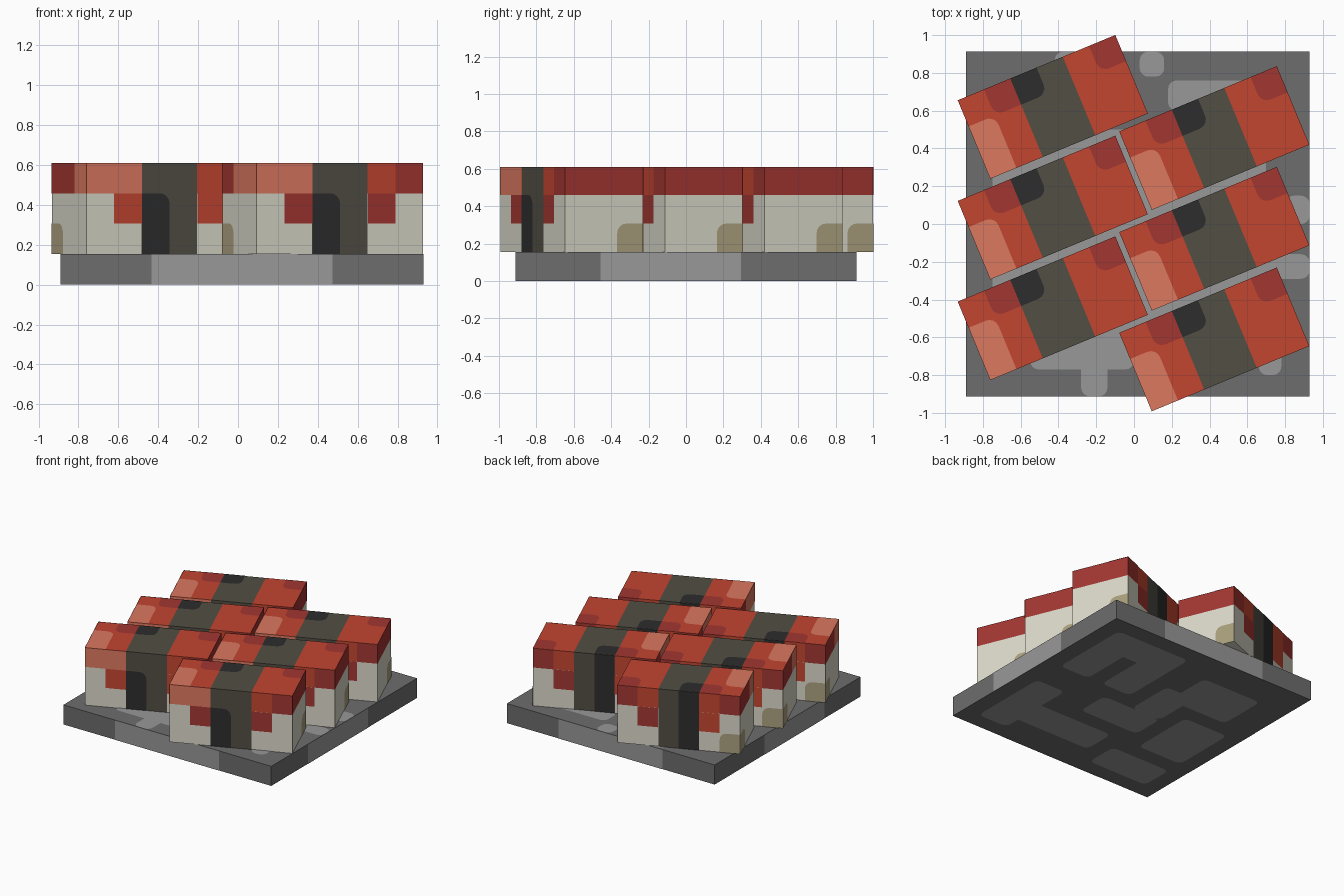
import bpy, bmesh, math
from mathutils import Vector

if "Cube" in bpy.data.objects:
    bpy.data.objects.remove(bpy.data.objects["Cube"])

# ---------- colours ----------
def srgb(h):
    c = [int(h[i:i + 2], 16) / 255 for i in (0, 2, 4)]
    return [v / 12.92 if v <= 0.04045 else ((v + 0.055) / 1.055) ** 2.4 for v in c] + [1]

COLOURS = {"rice_white": "DAD8C9", "red": "C24530", "dark_red": "A23631",
           "salmon": "DC7860", "seaweed_brown": "524E44", "seaweed_black": "2D2D2D",
           "tan": "ABA07E", "dark_grey": "6D6D6D", "light_grey": "989898"}
MATS, IDX = [], {}
for n, h in COLOURS.items():
    m = bpy.data.materials.new(n)
    m.diffuse_color = srgb(h)
    m.use_nodes = True
    m.node_tree.nodes["Principled BSDF"].inputs["Base Color"].default_value = m.diffuse_color
    IDX[n] = len(MATS)
    MATS.append(m)

# face name: (first axis, second axis, normal axis, side)
FACES = {"front": (0, 2, 1, -1), "back": (0, 2, 1, 1), "left": (1, 2, 0, -1),
         "right": (1, 2, 0, 1), "bottom": (0, 1, 2, -1), "top": (0, 1, 2, 1)}
FLIP = {"back", "left", "bottom"}


def painted_box(name, size, cells, rule, patches):
    """Box tiled in cells coloured by rule, with thin rounded patches on its faces."""
    bm = bmesh.new()

    def add(face, pts, colour, lift=0.0):
        a, b, n, side = FACES[face]
        vs = []
        for p, q in pts:
            co = Vector((0, 0, 0))
            co[a] = (p / cells[a] - 0.5) * size[a]
            co[b] = (q / cells[b] - 0.5) * size[b]
            co[n] = side * (size[n] / 2 + lift)
            vs.append(bm.verts.new(co))
        if face in FLIP:
            vs.reverse()
        bm.faces.new(vs).material_index = IDX[colour]

    for face, (a, b, n, side) in FACES.items():
        for i in range(cells[a]):
            for j in range(cells[b]):
                add(face, [(i, j), (i + 1, j), (i + 1, j + 1), (i, j + 1)], rule(face, i, j))
    bmesh.ops.remove_doubles(bm, verts=bm.verts, dist=1e-5)

    for face, colour, (a0, b0, a1, b1), rounded in patches:
        r = 0.35
        corners = [(a0, b0, 1, 1), (a1, b0, -1, 1), (a1, b1, -1, -1), (a0, b1, 1, -1)]
        pts = []
        for k, (x, y, sx, sy) in enumerate(corners):
            if str(k) in rounded:
                for s in range(5):
                    t = math.pi + k * math.pi / 2 + s * math.pi / 8
                    pts.append((x + sx * r + r * math.cos(t), y + sy * r + r * math.sin(t)))
            else:
                pts.append((x, y))
        add(face, pts, colour, 0.002)
    me = bpy.data.meshes.new(name)
    bm.to_mesh(me)
    bm.free()
    for m in MATS:
        me.materials.append(m)
    return me


def place(name, mesh, loc, angle=0):
    ob = bpy.data.objects.new(name, mesh)
    ob.location = loc
    ob.rotation_euler.z = angle
    bpy.context.collection.objects.link(ob)


# ---------- serving plate ----------
PX, PY, PW, PD, PH = 0.02, 0.0, 1.82, 1.825, 0.155
N = 14
top_marks = [(.03, .78, .16, .912), (.18, .6, .62, .76), (-.42, .75, -.25, .912),
             (.8, 0, .93, .15), (.7, -.29, .93, -.16), (-.55, -.77, 0, -.5),
             (-.28, -.912, -.14, -.7), (.66, -.8, .78, -.65), (-.75, -.55, .7, .5)]
patches = [("top", "light_grey",
            ((x0 - PX + PW / 2) / PW * N, (y0 + PD / 2) / PD * N,
             (x1 - PX + PW / 2) / PW * N, (y1 + PD / 2) / PD * N), "0123")
           for x0, y0, x1, y1 in top_marks]
# underside marks, counted from the back right corner
under = [(1, 1, 6, 3), (1, 2, 3, 6), (4, 2, 6, 6), (8, 2, 12, 5), (7, 4, 9, 7),
         (1, 8, 3, 13), (2, 10, 8, 12), (5, 7, 9, 9), (10, 6, 13, 10), (9, 11, 13, 13)]
patches += [("bottom", "light_grey", (N - a1, N - b1, N - a0, N - b0), "0123")
            for a0, b0, a1, b1 in under]
# pale middle stretch of each edge
patches += [(f, "light_grey", (3.5, 0, 10.5 if f in ("front", "back") else 9.25, 1), "")
            for f in ("front", "back", "left", "right")]
plate = painted_box("plate", (PW, PD, PH), (N, N, 1), lambda f, i, j: "dark_grey", patches)
place("plate", plate, (PX, PY, PH / 2))


# ---------- rice blocks with topping and seaweed band ----------
def block_rule(face, i, j):
    if face not in ("left", "right") and i in (2, 3):
        return "seaweed_brown"
    if face == "top":
        return "red"
    if face != "bottom" and j == 2:
        return "dark_red" if face == "right" else "red"
    return "rice_white"


def block_patches(left_column):
    tab = "red" if left_column else "dark_red"
    return [
        # top
        ("top", "salmon", (0, 0, 1, 2), "2"),
        ("top", "dark_red", (1, 2, 2, 3), "0"),
        ("top", "seaweed_black", (2, 2, 3, 3), "1"),
        ("top", "dark_red", (5, 2, 6, 3), "0"),
        # front
        ("front", "salmon", (0, 2, 2, 3), ""),
        ("front", tab, (1, 1, 2, 2), ""),
        ("front", "seaweed_black", (2, 0, 3, 2), "2"),
        ("front", tab, (4, 1, 5, 2), ""),
        ("front", "dark_red", (5, 2, 6, 3), ""),
        # back
        ("back", "tan", (0, 0, 1, 1), "2"),
        ("back", "dark_red", (0, 2, 1, 3), ""),
        ("back", "red", (1, 1, 2, 2), ""),
        ("back", "seaweed_black", (2, 0, 3, 3), ""),
        ("back", "dark_red", (4, 1, 5, 2), ""),
        ("back", "dark_red", (5, 2, 6, 3), ""),
        # ends
        ("left", "salmon", (0, 2, 1 if left_column else 2, 3), ""),
        ("left", "dark_red", (1 if left_column else 2, 2, 3, 3), ""),
        ("left", "tan", (2, 0, 3, 1), "3"),
        ("right", "tan", (2, 0, 3, 1), "3"),
    ]


SIZE = (0.903, 0.45, 0.455)
for col, x, y0 in (("left", -0.43, 0.62), ("right", 0.425, 0.455)):
    mesh = painted_box(col + "_block", SIZE, (6, 3, 3), block_rule,
                       block_patches(col == "left"))
    for k in range(3):
        place(f"{col}_block_{k + 1}", mesh, (x, y0 - 0.533 * k, PH + SIZE[2] / 2),
              math.radians(22.5))
